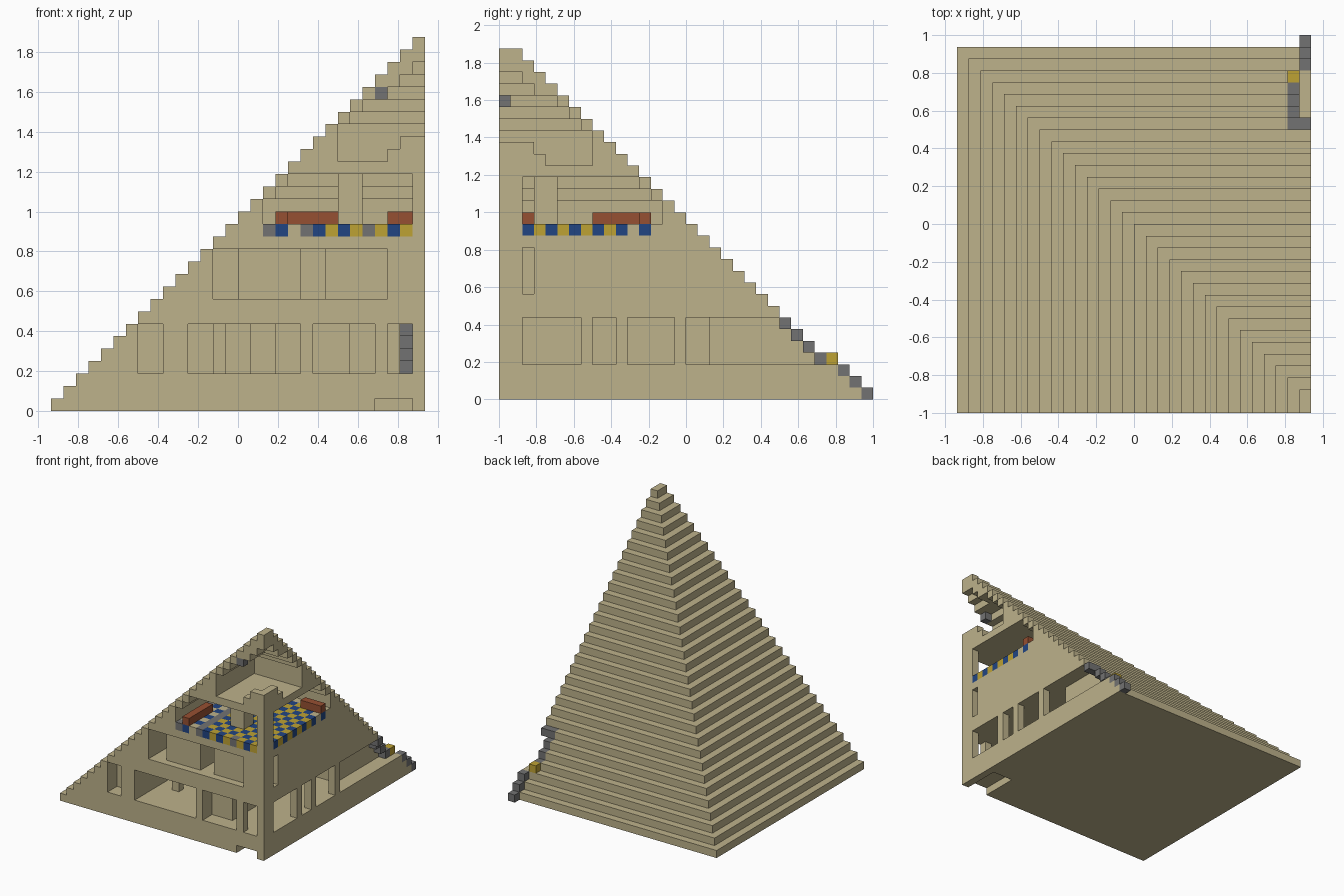
import bpy, bmesh

if "Cube" in bpy.data.objects:
    bpy.data.objects.remove(bpy.data.objects["Cube"], do_unlink=True)

UNIT = 0.0625          # edge length of one building block
LAYERS = 30            # pyramid height in blocks


def material(name, rgb):
    m = bpy.data.materials.new(name)
    m.use_nodes = True
    m.diffuse_color = (*rgb, 1)
    m.node_tree.nodes["Principled BSDF"].inputs["Base Color"].default_value = (*rgb, 1)
    return m


sand = material("sandstone", (0.51, 0.445, 0.258))
grey = material("grey stone", (0.17, 0.17, 0.17))
blue = material("blue tile", (0.015, 0.058, 0.223))
gold = material("gold tile", (0.515, 0.36, 0.034))
red = material("red wood", (0.305, 0.08, 0.032))


def block(i0, i1, j0, j1, k0, k1):
    """All cells of a box given as ranges along x, y and z."""
    return {(i, j, k) for i in range(i0, i1) for j in range(j0, j1) for k in range(k0, k1)}


def build(name, cells, mat):
    """Skin a set of cells with its outer faces and merge the flat ones."""
    bm = bmesh.new()
    corners = {}

    def vert(p):
        if p not in corners:
            corners[p] = bm.verts.new((p[0] * UNIT - 0.9375, p[1] * UNIT - 1, p[2] * UNIT))
        return corners[p]

    for cell in sorted(cells):
        for axis in range(3):
            for side in (0, 1):
                beyond = list(cell)
                beyond[axis] += 2 * side - 1
                if tuple(beyond) in cells:
                    continue
                ring = []
                for u, v in ((0, 0), (1, 0), (1, 1), (0, 1)):
                    p = list(cell)
                    p[axis] += side
                    p[(axis + 1) % 3] += u
                    p[(axis + 2) % 3] += v
                    ring.append(vert(tuple(p)))
                bm.faces.new(ring if side else ring[::-1])
    bmesh.ops.dissolve_limit(bm, angle_limit=0.01, verts=bm.verts[:], edges=bm.edges[:])
    mesh = bpy.data.meshes.new(name)
    bm.to_mesh(mesh)
    bm.free()
    mesh.materials.append(mat)
    obj = bpy.data.objects.new(name, mesh)
    bpy.context.collection.objects.link(obj)


# Stepped quarter pyramid with its peak over the front corner
masonry = set()
for k in range(LAYERS):
    masonry |= block(k, 30, 0, 31 - k, k, k + 1)

# Entrance notch
masonry -= block(26, 29, 0, 5, 0, 1)

# Lower storey: front rooms, corner hall, side windows, stair ledge
for i0, i1, depth in ((7, 9, 2), (11, 20, 9), (21, 24, 2), (24, 26, 1), (27, 29, 1)):
    masonry -= block(i0, i1, 0, depth, 3, 7)
masonry -= block(24, 29, 1, 18, 3, 7)
for j0, j1 in ((2, 7), (8, 10), (11, 15), (16, 18)):
    masonry -= block(29, 30, j0, j1, 3, 7)
masonry -= block(28, 30, 18, 28, 3, 7)
masonry |= block(13, 14, 5, 6, 3, 7) | block(16, 18, 7, 9, 3, 7)

# Middle storey: recessed panels, two passages and a side slit
masonry -= block(13, 27, 0, 1, 9, 13)
masonry -= block(13, 15, 1, 6, 9, 13) | block(20, 22, 1, 8, 9, 13)
masonry -= block(24, 30, 2, 3, 9, 13)

# Upper storey: open room under a stepped ceiling, with post and pillar
for k, i0, j1 in ((15, 17, 14), (16, 17, 14), (17, 18, 13), (18, 19, 12)):
    masonry -= block(i0, 30, 0, j1, k, k + 1)
masonry |= block(29, 30, 0, 2, 15, 19) | block(23, 25, 3, 5, 15, 19)

# Terrace below the hollow peak, with a stepped corner parapet
masonry -= block(23, 30, 0, 8, 20, 23)
for k in (23, 24, 25):
    masonry -= block(k + 1, 30, 0, 30 - k, k, k + 1)
masonry -= block(28, 30, 0, 3, 26, 27) | block(29, 30, 0, 2, 27, 28)
masonry |= block(27, 30, 0, 1, 20, 21) | block(28, 30, 0, 1, 20, 22)
masonry |= block(29, 30, 0, 4, 20, 21) | block(29, 30, 0, 3, 20, 22)

# Checkered floor of the upper storey
blue_tiles, gold_tiles, grey_tiles = set(), set(), set()
for i, j, k in block(17, 30, 0, 13, 14, 15):
    odd = (i + j) % 2 == 0
    if i == 29 and (j < 2 or j == 11):
        continue
    if i in (17, 20) or (i == 25 and j == 0):
        if not odd or i == 20:
            grey_tiles.add((i, j, k))
    elif i < 21:
        if odd:
            blue_tiles.add((i, j, k))
    else:
        (gold_tiles if odd else blue_tiles).add((i, j, k))
masonry -= blue_tiles | gold_tiles | grey_tiles

build("pyramid_masonry", masonry, sand)
build("blue_floor_tiles", blue_tiles, blue)
build("gold_floor_tiles", gold_tiles, gold)
build("grey_floor_tiles", grey_tiles, grey)

# Benches along both back walls
build("west_bench", block(18, 19, 0, 5, 15, 16) | block(18, 19, 8, 13, 15, 16), red)
build("north_bench", block(19, 23, 12, 13, 15, 16) | block(27, 30, 12, 13, 15, 16), red)

# Outside stair climbing the back edge
stair = set()
for k in range(3):
    stair |= block(29, 30, 31 - k, 32 - k, k, k + 1)
for k in range(3, 6):
    stair |= block(28, 29, 30 - k, 31 - k, k, k + 1)
stair |= block(28, 30, 24, 25, 6, 7)
build("outside_stair", stair, grey)
build("stair_marker", block(28, 29, 28, 29, 3, 4), gold)

# Small stone fitting under the peak
build("peak_fitting", block(26, 27, 0, 1, 25, 26), grey)
